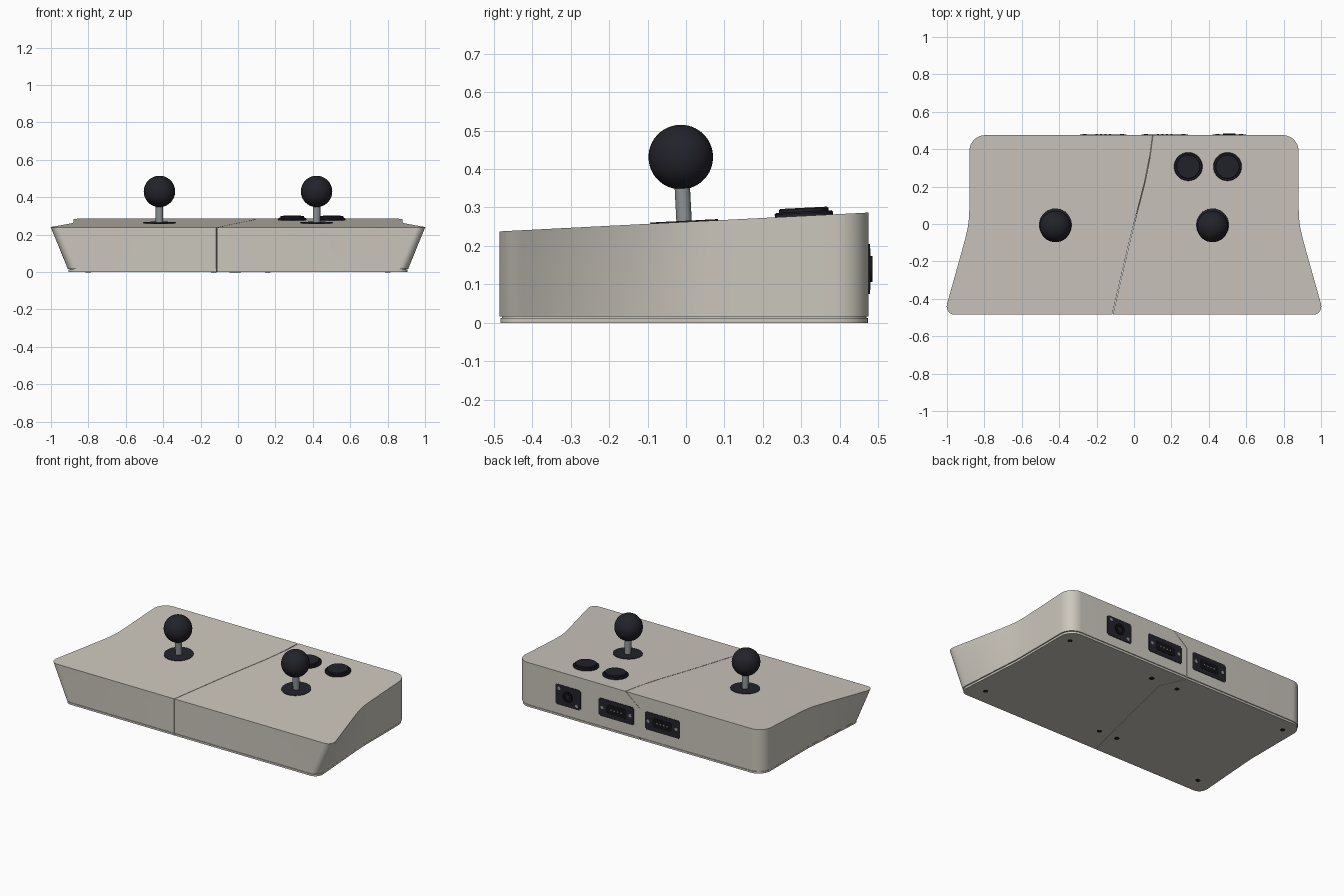
import bpy, bmesh, math
from mathutils import Matrix, Vector

cube = bpy.data.objects.get("Cube")
if cube:
    bpy.data.objects.remove(cube, do_unlink=True)

FRONT, BACK, SLOPE = -0.485, 0.475, 0.051
TILT = math.atan(SLOPE)


def material(name, rgb, rough=0.6):
    m = bpy.data.materials.new(name)
    m.use_nodes = True
    m.diffuse_color = (*rgb, 1)
    bsdf = m.node_tree.nodes["Principled BSDF"]
    bsdf.inputs["Base Color"].default_value = (*rgb, 1)
    bsdf.inputs["Roughness"].default_value = rough
    return m


BEIGE = material("warm beige", (0.60, 0.57, 0.51))
DARK = material("dark navy", (0.016, 0.016, 0.024))
BLACK = material("socket black", (0.006, 0.006, 0.009))
STEEL = material("steel grey", (0.27, 0.29, 0.30))


def finish(name, bm, mat, smooth=True):
    bmesh.ops.recalc_face_normals(bm, faces=bm.faces)
    mesh = bpy.data.meshes.new(name)
    bm.to_mesh(mesh)
    bm.free()
    mesh.materials.append(mat)
    ob = bpy.data.objects.new(name, mesh)
    bpy.context.collection.objects.link(ob)
    if smooth:
        bpy.ops.object.select_all(action="DESELECT")
        ob.select_set(True)
        bpy.context.view_layer.objects.active = ob
        bpy.ops.object.shade_smooth_by_angle(angle=math.radians(35))
    return ob


def top(y):
    return 0.2625 + SLOPE * y


# Case outline: half widths at the panel and at the floor
def top_width(y):
    return 0.88 + 0.28 * 0.03 * math.log(1 + math.exp(-y / 0.03))


def floor_width(y):
    return 0.88 + 0.07 * max(0, -y)


def corner(a, b, c, n=10):
    a, b, c = Vector(a), Vector(b), Vector(c)
    pts = []
    for i in range(n + 1):
        t = i / n
        bow = 0.72  # pulls the curve closer to a true round
        w = 2 * t * (1 - t) * bow
        d = (1 - t) ** 2 + w + t * t
        pts.append((a * (1 - t) ** 2 + b * w + c * t * t) / d)
    return pts


def side_edge():
    fw = top_width(FRONT)
    pts = corner((fw - 0.06, FRONT), (fw, FRONT), (top_width(FRONT + 0.06), FRONT + 0.06))
    y0, y1 = FRONT + 0.06, BACK - 0.085
    pts += [Vector((top_width(y), y)) for y in (y0 + (y1 - y0) * i / 24 for i in range(1, 24))]
    return pts + corner((0.88, y1), (0.88, BACK), (0.795, BACK))


# The joint between the two halves, at the panel and lower down
TOP_JOINT = [(-0.115, FRONT), (-0.03, -0.12), (0.0, 0.0), (0.057, 0.22), (0.085, 0.36), (0.1, BACK)]
LOW_JOINT = [(-0.115, FRONT), (-0.03, -0.12), (0.0, 0.0), (0.05, 0.22), (0.073, 0.315), (0.0, BACK)]


def section(side, t, inset=0.0):
    """One closed ring of a half; t runs from floor (0) to panel (1)."""
    ring = []
    for p in side_edge():
        k = floor_width(p.y) / top_width(p.y)
        ring.append((side * p.x * (k + (1 - k) * t), p.y))
    joint = TOP_JOINT if t == 1 else LOW_JOINT
    ring += [(x + side * 0.0015, y) for x, y in reversed(joint)]
    return [(x * (1 - inset), y * (1 - inset)) for x, y in ring]


def loft(name, rings, mat):
    bm = bmesh.new()
    loops = [[bm.verts.new(p) for p in ring] for ring in rings]
    n = len(loops[0])
    for a, b in zip(loops, loops[1:]):
        for i in range(n):
            j = (i + 1) % n
            bm.faces.new((a[i], a[j], b[j], b[i]))
    bm.faces.new(loops[0])
    bm.faces.new(loops[-1])
    return finish(name, bm, mat)


# Case halves, each with a grooved base plate
for side, label in ((1, "left"), (-1, "right")):
    rings = []
    for t in (0, 0.7, 1):
        rings.append([(x, y, 0.016 + t * (top(y) - 0.016)) for x, y in section(side, t)])
    loft(label + "_case", rings, BEIGE)
    steps = ((0, 0.004), (0.0125, 0.004), (0.0125, 0.012), (0.017, 0.012))
    loft(label + "_base_plate",
         [[(x, y, z) for x, y in section(side, 0, i)] for z, i in steps], BEIGE)


def lathe(name, profile, matrix, mat, steps=40):
    """Turn a (radius, height) profile about local z."""
    bm = bmesh.new()
    vs = [bm.verts.new((r, 0, h)) for r, h in profile]
    es = [bm.edges.new(e) for e in zip(vs, vs[1:])]
    bmesh.ops.spin(bm, geom=vs + es, cent=(0, 0, 0), axis=(0, 0, 1),
                   angle=math.tau, steps=steps, use_merge=False)
    bmesh.ops.remove_doubles(bm, verts=bm.verts, dist=1e-5)
    bmesh.ops.transform(bm, matrix=matrix, verts=bm.verts)
    return finish(name, bm, mat)


def disc(r, h, bevel=0.0):
    return [(0, 0), (r, 0), (r, h - bevel), (r - bevel, h), (0, h)] if bevel else \
        [(0, 0), (r, 0), (r, h), (0, h)]


def on_panel(x, y):
    return Matrix.Translation((x, y, top(y))) @ Matrix.Rotation(TILT, 4, "X")


def on_back(x, z, y=BACK):
    return Matrix.Translation((x, y, z)) @ Matrix.Rotation(-math.pi / 2, 4, "X")


# Joysticks
for x, label in ((0.42, "left"), (-0.42, "right")):
    base = on_panel(x, -0.005)
    lathe(label + "_dust_washer", disc(0.088, 0.003), base, DARK)
    lathe(label + "_stick_shaft", disc(0.02, 0.12), base, STEEL, 24)
    bm = bmesh.new()
    bmesh.ops.create_uvsphere(bm, u_segments=40, v_segments=24, radius=0.084,
                              matrix=base @ Matrix.Translation((0, 0, 0.169)))
    finish(label + "_ball_top", bm, DARK)

# Push buttons: rim and plunger
for x, label in ((0.29, "inner"), (0.5, "outer")):
    base = on_panel(x, 0.307)
    lathe(label + "_button_rim", disc(0.076, 0.011, 0.004), base, DARK)
    lathe(label + "_button_plunger", disc(0.064, 0.021, 0.003), base, DARK)


def back_plate(name, x, z, w, h, out, mat):
    bm = bmesh.new()
    m = Matrix.Translation((x, BACK + out / 2, z)) @ Matrix.Diagonal((w, out, h, 1))
    bmesh.ops.create_cube(bm, size=1, matrix=m)
    upright = [e for e in bm.edges if abs(e.verts[0].co.y - e.verts[1].co.y) > out / 2]
    bmesh.ops.bevel(bm, geom=upright, offset=0.008, segments=3, affect="EDGES")
    return finish(name, bm, mat)


MID = 0.14
# Round socket on the back
back_plate("round_socket_plate", 0.51, MID, 0.18, 0.13, 0.003, DARK)
lathe("round_socket", [(0, 0.002), (0.018, 0.002), (0.018, 0.01), (0.034, 0.01), (0.034, 0)],
      on_back(0.51, MID), BLACK)
for s in (1, -1):
    lathe("round_socket_screw", disc(0.011, 0.005), on_back(0.51 + s * 0.063, MID + s * 0.042), STEEL, 16)

# Wide sockets either side of the joint
for x, label in ((0.165, "left"), (-0.165, "right")):
    back_plate(label + "_socket_plate", x, MID, 0.25, 0.115, 0.003, DARK)
    back_plate(label + "_socket", x, MID, 0.14, 0.06, 0.0045, BLACK)
    for s in (1, -1):
        lathe(label + "_socket_screw", disc(0.011, 0.005), on_back(x + s * 0.1, MID), STEEL, 16)
    for i in range(4):
        lathe(label + "_socket_pin", disc(0.005, 0.0055), on_back(x + (i - 1.5) * 0.024, MID), STEEL, 8)

# Screws under the base
for x, y in ((0.8, 0.38), (0.8, -0.38), (0.16, 0.35), (0.0, -0.31),
             (-0.8, 0.38), (-0.8, -0.38), (-0.03, 0.35), (-0.13, -0.31)):
    under = Matrix.Translation((x, y, 0)) @ Matrix.Rotation(math.pi, 4, "X")
    lathe("base_screw", disc(0.015, 0.001), under, DARK, 16)
